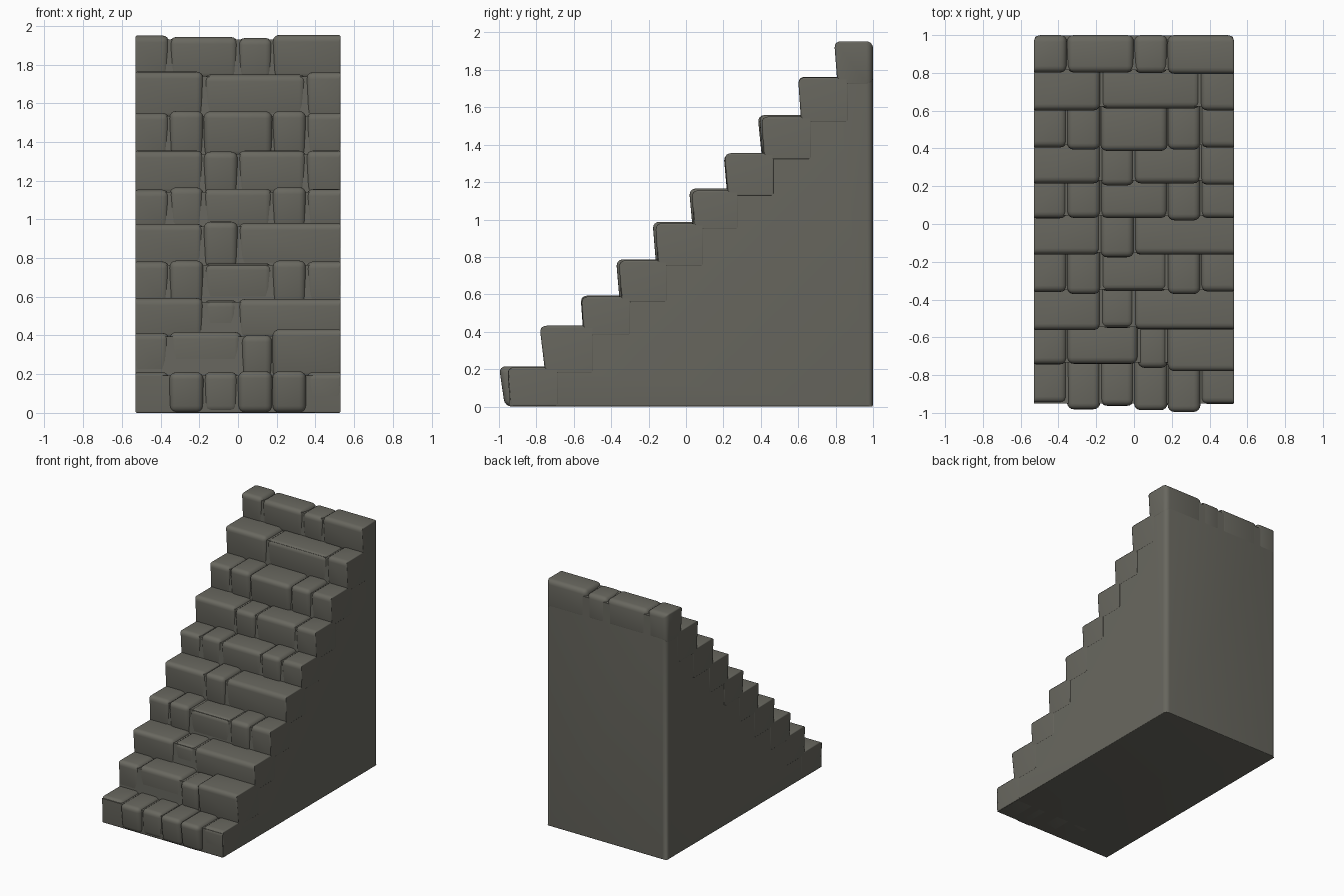
import bpy, bmesh

if "Cube" in bpy.data.objects:
    bpy.data.objects.remove(bpy.data.objects["Cube"])

W = 0.53          # half width of the flight
BACK = 1.0
INSET = 0.016     # how far the mortar core sits behind the stone faces

stone_mat = bpy.data.materials.new("stone")
stone_mat.diffuse_color = (0.14, 0.137, 0.115, 1)
stone_mat.use_nodes = True
stone_mat.node_tree.nodes["Principled BSDF"].inputs["Base Color"].default_value = stone_mat.diffuse_color

# Each step: riser y, tread z, stone joints in x, stone faces forward, stone tops raised
A, B, C, D = -0.355, -0.178, 0.178, 0.352
STEPS = [
    (-0.965, 0.210, [A, B, 0, C, D], [-.015, .02, 0, .025, .035, -.01], [0, 0, 0, .005, .005, 0]),
    (-0.750, 0.410, [A, 0.02, C], [-.005, -.008, .015, .033], [.003, .008, -.008, .022]),
    (-0.560, 0.588, [B, 0], [.004, -.008, 0], [.005, -.005, 0]),
    (-0.362, 0.780, [A, B, C, D], [0, .012, -.005, .012, -.003], [.002, .007, -.007, .007, .002]),
    (-0.167, 0.980, [B, 0], [-.003, .012, -.003], [-.003, .008, 0]),
    (0.028, 1.158, [A, B, C, D], [0, -.002, -.002, .012, -.002], [-.005, .007, 0, .008, -.002]),
    (0.213, 1.353, [B, 0, D], [0, .012, 0, .007], [.002, -.003, .002, .002]),
    (0.403, 1.550, [A, B, C, D], [0, .012, .02, .012, 0], [0, .01, .008, .01, 0]),
    (0.605, 1.755, [B, D], [.006, -.004, .006], [.008, -.007, .005]),
    (0.800, 1.945, [A, 0, C], [0, 0, .003, .008], [.005, -.003, -.008, .008]),
]


def finish(bm, name, width, segments):
    """Turn a weighted bmesh into a rounded, smooth-shaded object."""
    bmesh.ops.recalc_face_normals(bm, faces=bm.faces)
    me = bpy.data.meshes.new(name)
    bm.to_mesh(me)
    bm.free()
    me.materials.append(stone_mat)
    ob = bpy.data.objects.new(name, me)
    bpy.context.collection.objects.link(ob)
    bev = ob.modifiers.new("rounding", 'BEVEL')
    bev.limit_method = 'WEIGHT'
    bev.width = width
    bev.segments = segments
    bpy.ops.object.select_all(action='DESELECT')
    ob.select_set(True)
    bpy.context.view_layer.objects.active = ob
    bpy.ops.object.modifier_apply(modifier="rounding")
    bpy.ops.object.shade_smooth_by_angle(angle=0.9)
    return ob


def stone(name, x0, x1, y0, y1, z0, z1, lean):
    """Rounded block; edges on the flat side walls get a much smaller rounding."""
    bm = bmesh.new()
    bmesh.ops.create_cube(bm, size=1)
    for v in bm.verts:
        front, low = v.co.y < 0, v.co.z < 0
        v.co = (x0 if v.co.x < 0 else x1,
                y0 + (lean if low else 0) if front else y1,
                z0 if low else z1)
    weight = bm.edges.layers.float.new("bevel_weight_edge")
    for e in bm.edges:
        a, b = (v.co for v in e.verts)
        side = abs(a.x) > W - 0.01 and abs(b.x) > W - 0.01
        rear = a.y > BACK - 0.01 and b.y > BACK - 0.01
        upright = abs(a.z - b.z) > 0.05
        e[weight] = 0.3 if side and not (rear and upright) else 1.0
    return finish(bm, name, 0.036, 4)


# Solid stepped core
profile = [(BACK, 0), (STEPS[0][0] + 0.02, 0)]
for i, (y, z, *_) in enumerate(STEPS):
    profile.append((y + INSET, z - INSET))
    nxt = STEPS[i + 1][0] + INSET if i < 9 else BACK - 0.004
    profile.append((nxt, z - INSET))
profile[0] = (BACK - 0.001, 0)
profile[-1] = (BACK - 0.001, STEPS[-1][1] - 0.04)
bm = bmesh.new()
base = bm.faces.new([bm.verts.new((-W + 0.001, y, z)) for y, z in profile])
ext = bmesh.ops.extrude_face_region(bm, geom=[base])
for v in ext["geom"]:
    if isinstance(v, bmesh.types.BMVert):
        v.co.x = W - 0.001
weight = bm.edges.layers.float.new("bevel_weight_edge")
for e in bm.edges:
    a, b = (v.co for v in e.verts)
    if min(a.y, b.y) > BACK - 0.01 and abs(a.z - b.z) > 0.5:
        e[weight] = 1.0
    elif max(a.z, b.z) < 0.001:
        e[weight] = 0.2
finish(bm, "stair_core", 0.036, 4)

# Courses of facing stones
for i, (y, z, joints, forward, raised) in enumerate(STEPS):
    xs = [-W] + joints + [W]
    z0 = STEPS[i - 1][1] - 0.035 if i else 0.0
    y1 = STEPS[i + 1][0] + 0.07 if i < 9 else BACK
    for j, (f, r) in enumerate(zip(forward, raised)):
        stone(f"step_{i + 1}_stone_{j + 1}", xs[j], xs[j + 1],
              y - f, y1, z0, z + r, 0.014 + max(f, 0) * 0.5)
